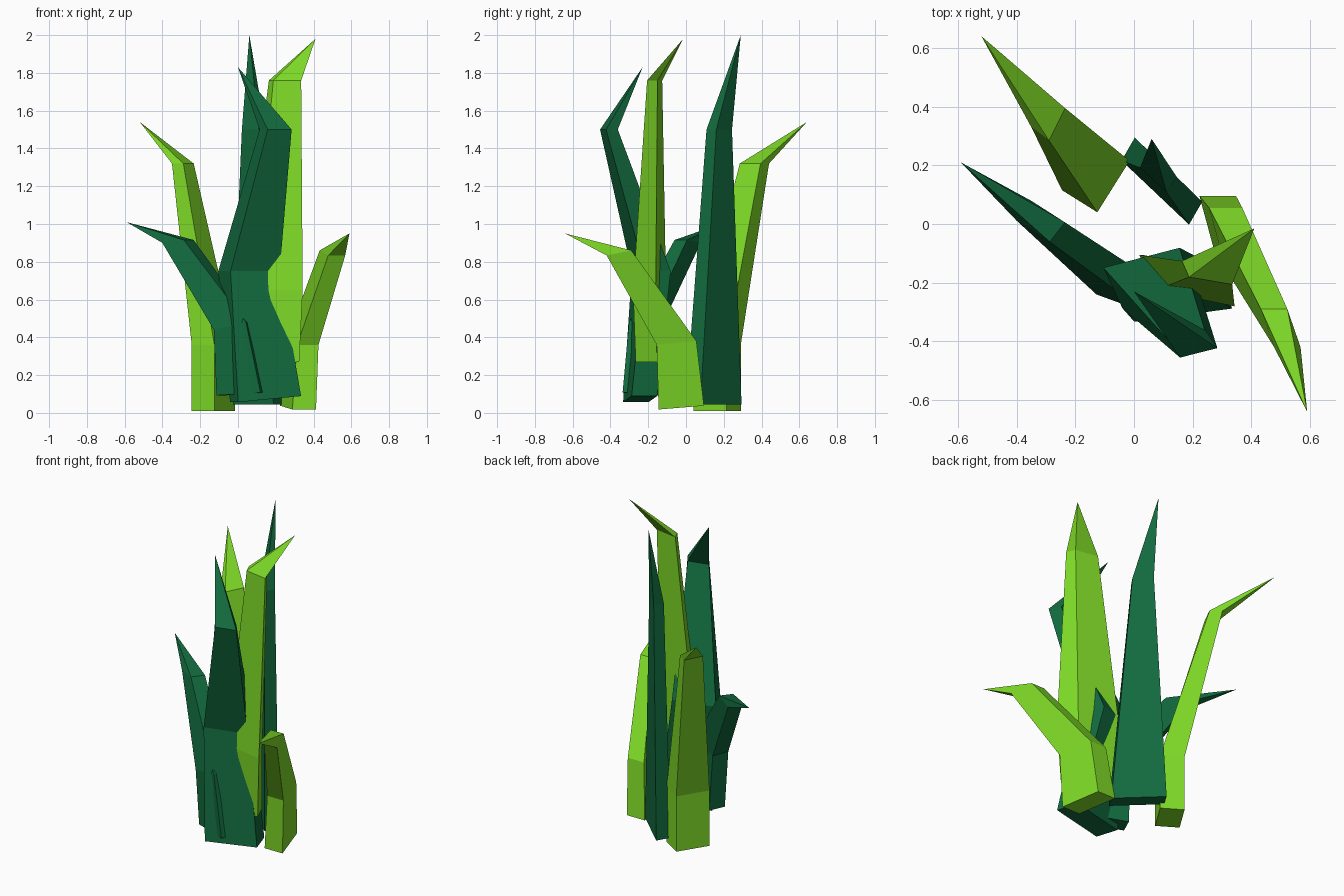
import bpy, bmesh
from mathutils import Vector

if "Cube" in bpy.data.objects:
    bpy.data.objects.remove(bpy.data.objects["Cube"])


def material(name, rgb):
    m = bpy.data.materials.new(name)
    m.diffuse_color = (*rgb, 1.0)
    m.use_nodes = True
    m.node_tree.nodes["Principled BSDF"].inputs["Base Color"].default_value = m.diffuse_color
    return m


LIME = material("lime green", (0.21, 0.70, 0.02))
DARK = material("deep green", (0.006, 0.145, 0.048))


def v3(p):
    return Vector((*p, 0.0)[:3])


def blade(name, mat, rings, tip):
    """Four-sided leaf: each ring is (centre, width vector, depth vector), closing in a point."""
    bm = bmesh.new()
    loops = []
    for c, u, v in rings:
        c, u, v = v3(c), v3(u) / 2, v3(v) / 2
        loops.append([bm.verts.new(p) for p in (c - u - v, c + u - v, c + u + v, c - u + v)])
    top = bm.verts.new(tip)
    bm.faces.new(loops[0][::-1])
    for i in range(4):
        j = (i + 1) % 4
        for a, b in zip(loops, loops[1:]):
            bm.faces.new((a[i], a[j], b[j], b[i]))
        bm.faces.new((loops[-1][i], loops[-1][j], top))
    bmesh.ops.recalc_face_normals(bm, faces=bm.faces)
    mesh = bpy.data.meshes.new(name)
    bm.to_mesh(mesh)
    bm.free()
    mesh.materials.append(mat)
    bpy.context.collection.objects.link(bpy.data.objects.new(name, mesh))


# Light blades
blade("back_left_light_blade", LIME, [
    ((-.13, .165, .01), (.12, -.075), (.11, .175)),
    ((-.13, .165, .36), (.12, -.075), (.11, .175)),
    ((-.292, .362, 1.32), (.06, -.045), (.055, .11))], (-.52, .64, 1.54))

blade("tall_light_blade", LIME, [
    ((.179, -.186, .27), (.243, -.048), (-.047, .112)),
    ((.18, -.193, .65), (.264, -.055), (-.061, .12)),
    ((.249, -.166, 1.76), (.147, -.025), (-.024, .055))], (.41, -.015, 1.98))

blade("short_light_blade", LIME, [
    ((.318, -.025, .028), (.125, 0), (-.065, .24, .02)),
    ((.341, -.05, .37), (.113, 0), (-.057, .21, .02)),
    ((.50, -.355, .847), (.09, 0), (-.045, .13, .027))], (.59, -.64, .95))

# Dark blades
blade("tall_dark_blade", DARK, [
    ((.095, .146, .045), (.23, -.218), (.045, .078)),
    ((.083, .176, 1.5), (.09, -.083), (.035, .052))], (.06, .29, 2.0))

blade("front_dark_blade", DARK, [
    ((.146, -.243, .073), (.333, .045, .032), (-.043, .135)),
    ((.058, -.184, .75), (.26, .068), (-.065, .138)),
    ((.199, -.408, 1.5), (.127, .032), (-.043, .062))], (0, -.23, 1.83))

blade("left_dark_blade", DARK, [
    ((.024, -.233, .10), (.233, -.11, .015), (.043, .095)),
    ((-.024, -.22, .46), (.17, -.062, .04), (.038, .102)),
    ((-.318, .009, .908), (.114, -.073, .015), (.052, .066))], (-.59, .21, 1.01))
